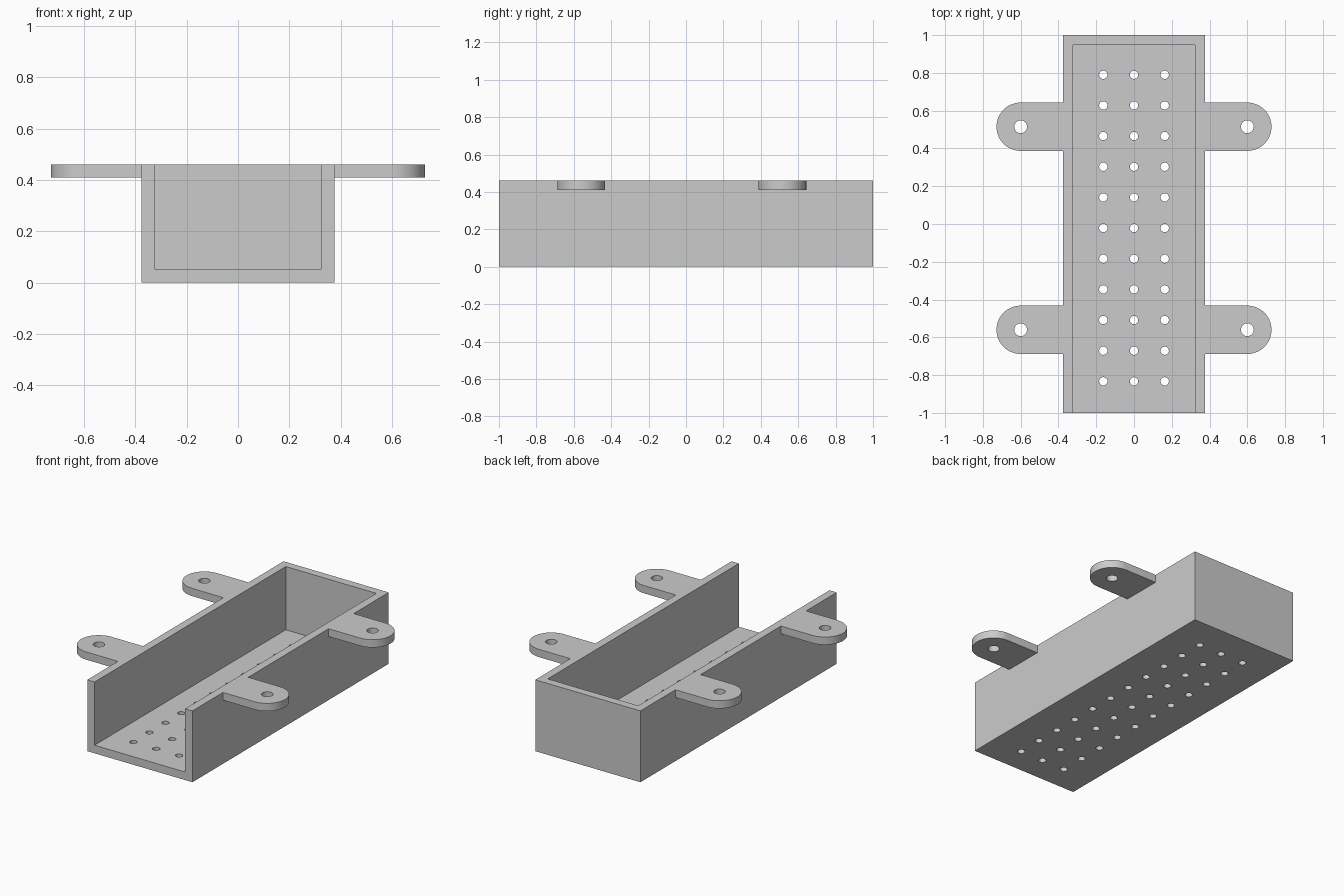
import bpy, bmesh
from math import sin, cos, pi
from mathutils import Matrix

cube = bpy.data.objects.get("Cube")
if cube:
    bpy.data.objects.remove(cube, do_unlink=True)

HALF_W, HEIGHT, WALL = 0.375, 0.46, 0.052
TAB_X, TAB_R, TAB_T = 0.6, 0.128, 0.05
TAB_YS = (0.515, -0.56)

grey = bpy.data.materials.new("plain grey")
grey.use_nodes = True
grey.diffuse_color = (0.6, 0.6, 0.6, 1)
grey.node_tree.nodes["Principled BSDF"].inputs["Base Color"].default_value = (0.6, 0.6, 0.6, 1)


def make_object(name, bm):
    bmesh.ops.recalc_face_normals(bm, faces=bm.faces[:])
    mesh = bpy.data.meshes.new(name)
    bm.to_mesh(mesh)
    bm.free()
    mesh.materials.append(grey)
    obj = bpy.data.objects.new(name, mesh)
    bpy.context.collection.objects.link(obj)
    return obj


def box(name, x0, x1, y0, y1, z0, z1):
    bm = bmesh.new()
    centre = Matrix.Translation(((x0 + x1) / 2, (y0 + y1) / 2, (z0 + z1) / 2))
    size = Matrix.Diagonal((x1 - x0, y1 - y0, z1 - z0, 1))
    bmesh.ops.create_cube(bm, size=1, matrix=centre @ size)
    return make_object(name, bm)


def drill(name, spots, radius, z):
    """One cutter made of a vertical cylinder at each (x, y) spot."""
    bm = bmesh.new()
    for x, y in spots:
        bmesh.ops.create_cone(bm, cap_ends=True, segments=32, radius1=radius, radius2=radius,
                              depth=0.2, matrix=Matrix.Translation((x, y, z)))
    return make_object(name, bm)


def tab(name, side, y):
    """Flat mounting ear with a rounded outer end, rooted inside the side wall."""
    root = HALF_W - WALL / 2
    arc = [-pi / 2 + pi * i / 24 for i in range(25)]
    outline = [(root, -TAB_R)] + [(TAB_X + TAB_R * cos(a), TAB_R * sin(a)) for a in arc] + [(root, TAB_R)]
    bm = bmesh.new()
    face = bm.faces.new([bm.verts.new((side * px, y + py, HEIGHT - TAB_T)) for px, py in outline])
    top = bmesh.ops.extrude_face_region(bm, geom=[face])["geom"]
    bmesh.ops.translate(bm, vec=(0, 0, TAB_T), verts=[v for v in top if isinstance(v, bmesh.types.BMVert)])
    return make_object(name, bm)


def combine(target, other, operation):
    mod = target.modifiers.new(operation, "BOOLEAN")
    mod.operation = operation
    mod.solver = "EXACT"
    mod.object = other
    bpy.context.view_layer.objects.active = target
    bpy.ops.object.modifier_apply(modifier=mod.name)
    bpy.data.objects.remove(other, do_unlink=True)


# Tray: open at the top and at the front
tray = box("mounting_tray", -HALF_W, HALF_W, -1, 1, 0, HEIGHT)
combine(tray, box("cavity", WALL - HALF_W, HALF_W - WALL, -1.2, 1 - WALL, WALL, 0.7), "DIFFERENCE")

# Four mounting ears flush with the rim
for side in (-1, 1):
    for y in TAB_YS:
        combine(tray, tab("mounting_ear", side, y), "UNION")

# Screw holes in the ears
screws = [(side * TAB_X, y) for side in (-1, 1) for y in TAB_YS]
combine(tray, drill("screw_drill", screws, 0.034, HEIGHT), "DIFFERENCE")

# Floor perforations: three columns of eleven
vents = [(0.1625 * col, 0.79 - 0.1623 * row) for col in (-1, 0, 1) for row in range(11)]
combine(tray, drill("vent_drill", vents, 0.022, 0), "DIFFERENCE")

# Smooth the round walls, keep the corners sharp
bpy.ops.object.select_all(action="DESELECT")
tray.select_set(True)
bpy.context.view_layer.objects.active = tray
bpy.ops.object.shade_smooth_by_angle()
